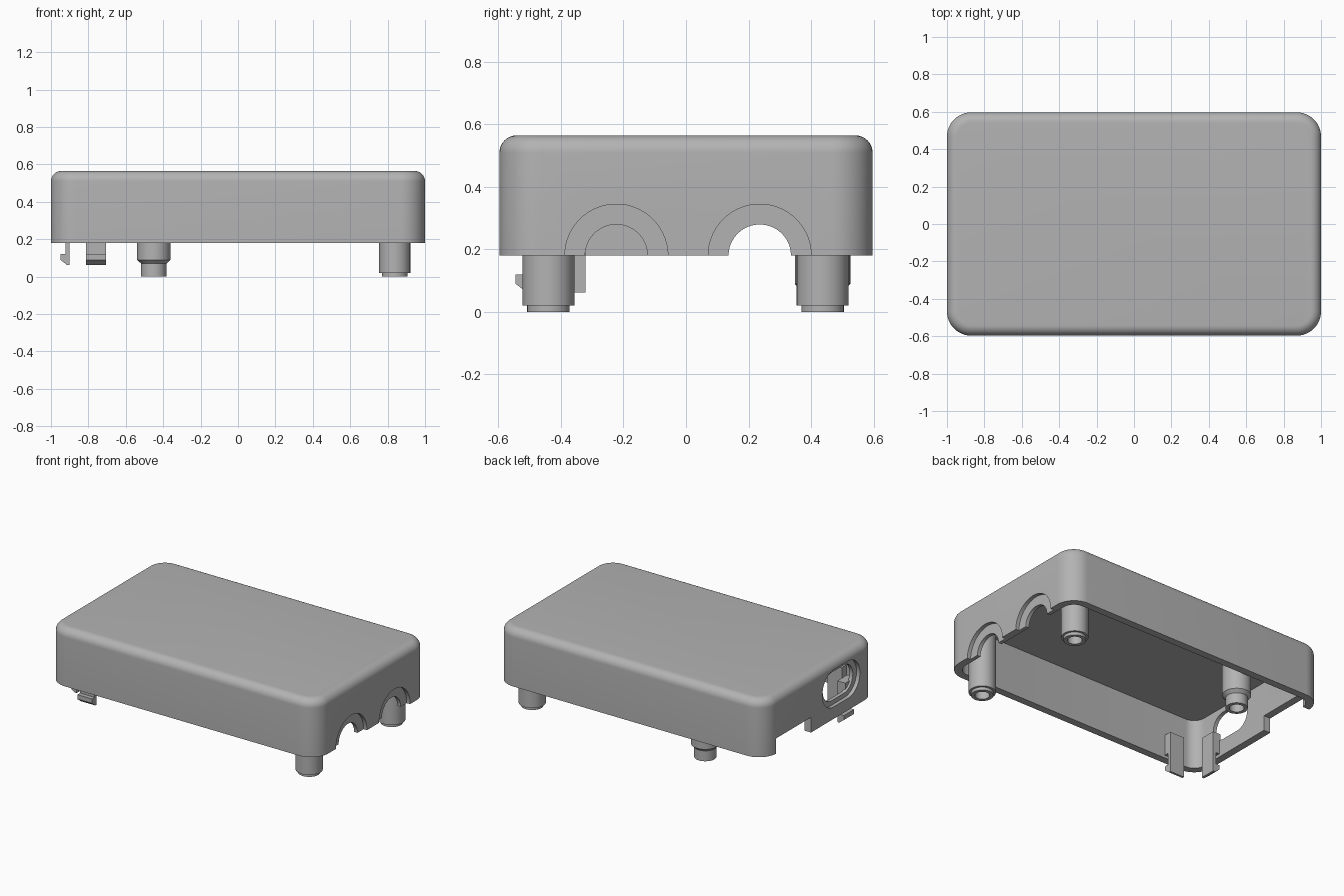
import bpy, bmesh, math
from mathutils import Matrix, Vector

old = bpy.data.objects.get("Cube")
if old:
    bpy.data.objects.remove(old, do_unlink=True)

GREY = (0.45, 0.45, 0.45, 1)
mat = bpy.data.materials.new("plain grey plastic")
mat.use_nodes = True
mat.diffuse_color = GREY
mat.node_tree.nodes["Principled BSDF"].inputs["Base Color"].default_value = GREY

BOTTOM, TOP, WALL = 0.18, 0.565, 0.05


def to_object(name, bm):
    bmesh.ops.recalc_face_normals(bm, faces=bm.faces)
    mesh = bpy.data.meshes.new(name)
    bm.to_mesh(mesh)
    bm.free()
    mesh.materials.append(mat)
    obj = bpy.data.objects.new(name, mesh)
    bpy.context.collection.objects.link(obj)
    return obj


def activate(obj):
    bpy.ops.object.select_all(action='DESELECT')
    obj.select_set(True)
    bpy.context.view_layer.objects.active = obj


def smooth(obj):
    activate(obj)
    bpy.ops.object.shade_smooth_by_angle(angle=math.radians(30))


def rounded_box(name, hx, hy, z0, z1, corner, fillet):
    """Box with rounded upright corners and a rounded top rim."""
    bm = bmesh.new()
    bmesh.ops.create_cube(bm, size=1, matrix=Matrix.Translation((0, 0, (z0 + z1) / 2))
                          @ Matrix.Diagonal((2 * hx, 2 * hy, z1 - z0, 1)))
    upright = [e for e in bm.edges if abs(e.verts[0].co.z - e.verts[1].co.z) > 0.01]
    bmesh.ops.bevel(bm, geom=upright, offset=corner, segments=12, profile=0.5, affect='EDGES')
    if fillet:
        rim = [e for e in bm.edges if all(v.co.z > z1 - 0.001 for v in e.verts)]
        bmesh.ops.bevel(bm, geom=rim, offset=fillet, segments=8, profile=0.5, affect='EDGES')
    return to_object(name, bm)


def prism(name, points, direction):
    """Extrude a flat outline along a direction."""
    bm = bmesh.new()
    face = bm.faces.new([bm.verts.new(p) for p in points])
    new = bmesh.ops.extrude_face_region(bm, geom=[face])["geom"]
    bmesh.ops.translate(bm, vec=Vector(direction),
                        verts=[v for v in new if isinstance(v, bmesh.types.BMVert)])
    return to_object(name, bm)


def slot(x0, x1, y, z, radius, half_straight=0):
    """Cutter along x with a round or stadium outline."""
    outline = []
    for i in range(48):
        a = 2 * math.pi * (i + 0.5) / 48
        shift = math.copysign(half_straight, math.cos(a))
        outline.append((x0, y + shift + radius * math.cos(a), z + radius * math.sin(a)))
    return prism("cutter", outline, (x1 - x0, 0, 0))


def cut(target, cutter):
    mod = target.modifiers.new("cut", 'BOOLEAN')
    mod.operation, mod.solver, mod.object = 'DIFFERENCE', 'EXACT', cutter
    activate(target)
    bpy.ops.object.modifier_apply(modifier=mod.name)
    bpy.data.objects.remove(cutter, do_unlink=True)


def lathe(name, x, y, profile):
    bm = bmesh.new()
    verts = [bm.verts.new((r, 0, z)) for r, z in profile]
    edges = [bm.edges.new(pair) for pair in zip(verts, verts[1:])]
    bmesh.ops.spin(bm, geom=verts + edges, cent=(0, 0, 0), axis=(0, 0, 1),
                   angle=2 * math.pi, steps=40)
    bmesh.ops.remove_doubles(bm, verts=bm.verts, dist=0.0001)
    bmesh.ops.translate(bm, verts=bm.verts, vec=(x, y, 0))
    smooth(to_object(name, bm))


# Hollow lid shell
shell = rounded_box("lid_shell", 1, 0.597, BOTTOM, TOP, 0.13, 0.055)
cut(shell, rounded_box("cutter", 1 - WALL, 0.597 - WALL, 0, TOP - WALL, 0.08, 0))

# Two stepped half-round cable openings on the right wall
for y in (-0.223, 0.236):
    cut(shell, slot(0.975, 1.1, y, BOTTOM, 0.165))
    cut(shell, slot(0.9, 1.1, y, BOTTOM, 0.1))

# Stepped stadium opening and low notch on the left wall
cut(shell, slot(-1.1, -0.975, -0.22, 0.385, 0.125, 0.075))
cut(shell, slot(-1.1, -0.9, -0.22, 0.385, 0.095, 0.065))
notch = [(-1.1, 0.1, 0.1), (-1.1, 0.47, 0.1), (-1.1, 0.47, 0.282), (-1.1, 0.1, 0.282)]
cut(shell, prism("cutter", notch, (0.2, 0, 0)))
smooth(shell)

# Screw posts with stepped, bored tips
bore = [(0.068, 0), (0.045, 0), (0.045, 0.12), (0, 0.12)]
for name, y in (("front_post", -0.44), ("back_post", 0.437)):
    lathe(name, 0.838, y, [(0.083, 0.53), (0.083, 0.02), (0.068, 0.02)] + bore)
lathe("middle_post", -0.45, 0.437, [(0.089, 0.53), (0.089, 0.09), (0.068, 0.07)] + bore)

# Snap clips: distance from the inner stem face outwards, then height
clip = [(0, 0.063), (0.015, 0.063), (0.05, 0.09), (0.05, 0.12), (0.022, 0.12),
        (0.022, 0.2), (0.06, 0.2), (0.06, 0.34), (0, 0.34)]
prism("side_clip", [(-0.9 - d, -0.43, z) for d, z in clip], (0, 0.108, 0))
prism("front_clip", [(-0.813, -0.495 - d, z) for d, z in clip], (0.108, 0, 0))
